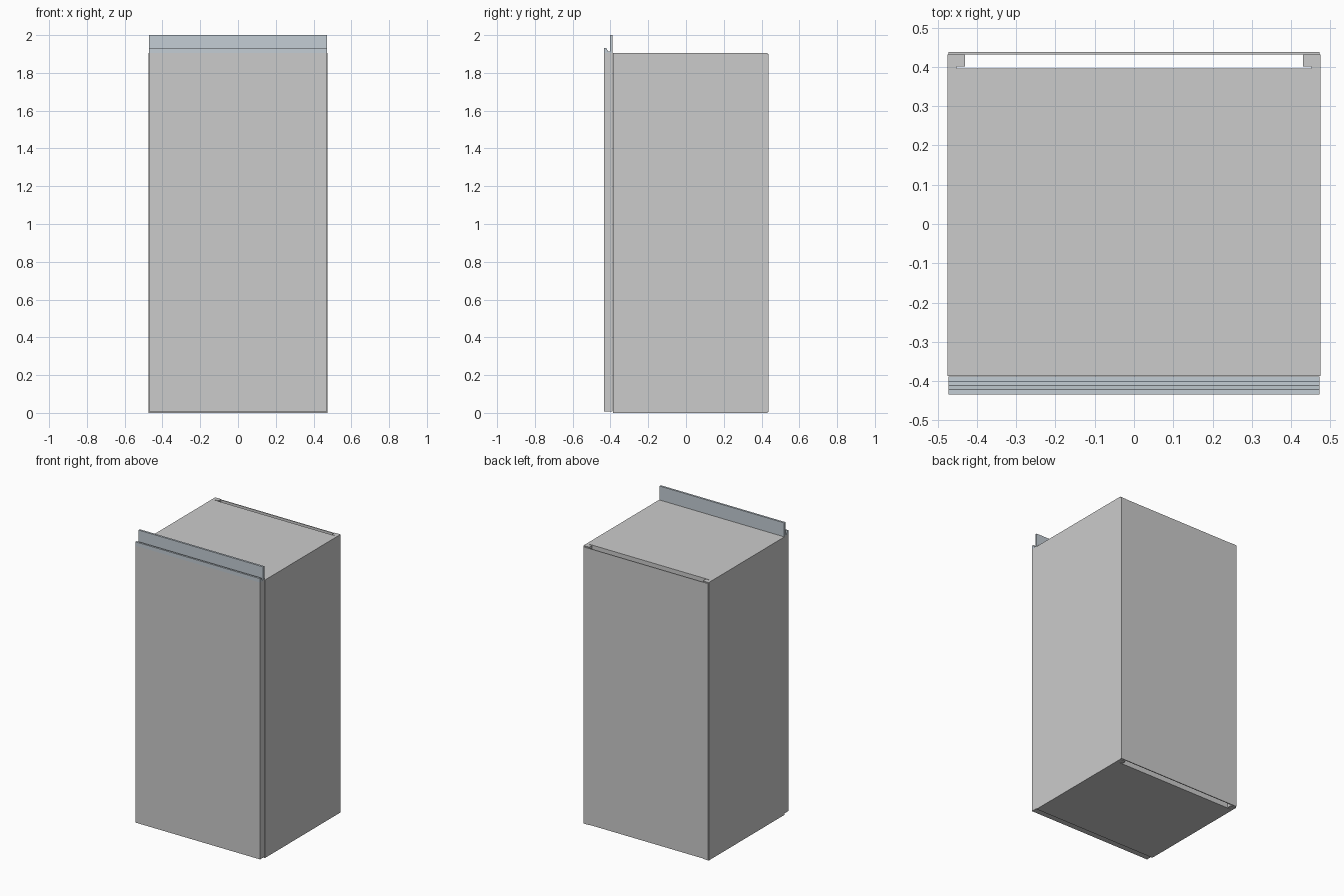
import bpy, bmesh
from mathutils import Vector

if "Cube" in bpy.data.objects:
    bpy.data.objects.remove(bpy.data.objects["Cube"])


def prism(name, profile, x0, x1, mat=None):
    """Extrude a closed (y, z) profile along x."""
    bm = bmesh.new()
    face = bm.faces.new([bm.verts.new((x0, y, z)) for y, z in profile])
    ext = bmesh.ops.extrude_face_region(bm, geom=[face])
    moved = [v for v in ext["geom"] if isinstance(v, bmesh.types.BMVert)]
    bmesh.ops.translate(bm, vec=Vector((x1 - x0, 0, 0)), verts=moved)
    bmesh.ops.recalc_face_normals(bm, faces=bm.faces)
    mesh = bpy.data.meshes.new(name)
    bm.to_mesh(mesh)
    bm.free()
    obj = bpy.data.objects.new(name, mesh)
    bpy.context.collection.objects.link(obj)
    if mat:
        mesh.materials.append(mat)
    return obj


def box(name, x0, x1, y0, y1, z0, z1):
    return prism(name, [(y0, z0), (y1, z0), (y1, z1), (y0, z1)], x0, x1)


metal = bpy.data.materials.new("handle_metal")
metal.diffuse_color = (0.55, 0.61, 0.66, 1)
metal.use_nodes = True
metal.node_tree.nodes["Principled BSDF"].inputs["Base Color"].default_value = metal.diffuse_color

# Dimensions of the carcass
W, INNER = 0.475, 0.452
FRONT, BACK = -0.387, 0.432
TOP = 1.905
T = 0.025

# Side walls and the rear corner posts beside the service gap
for side, s in (("left", -1), ("right", 1)):
    xs = sorted((s * INNER, s * W))
    box(f"{side}_wall", *xs, FRONT, BACK, 0, TOP)
    xs = sorted((s * 0.431, s * INNER))
    box(f"{side}_rear_post", *xs, 0.401, BACK, 0, TOP)

# Top, bottom and inner back stop short of the outer back sheet
box("top_panel", -INNER, INNER, FRONT, 0.396, TOP - T, TOP)
box("bottom_panel", -INNER, INNER, FRONT, 0.396, 0, T)
box("inner_back", -INNER, INNER, 0.384, 0.396, T, TOP - T)

# Thin outer back sheet
box("back_sheet", -0.472, 0.472, BACK, 0.438, 0.006, TOP - 0.006)

# Door slab, slightly narrower than the carcass
box("door", -0.472, 0.472, -0.435, -0.389, 0.008, 1.905)

# Full-width handle: low front lip, channel and tall rear flange
prism("handle_rail", [
    (-0.435, 1.905), (-0.388, 1.905), (-0.388, 2.0), (-0.402, 2.0),
    (-0.402, 1.913), (-0.412, 1.913), (-0.422, 1.932), (-0.435, 1.932),
], -0.472, 0.472, metal)
